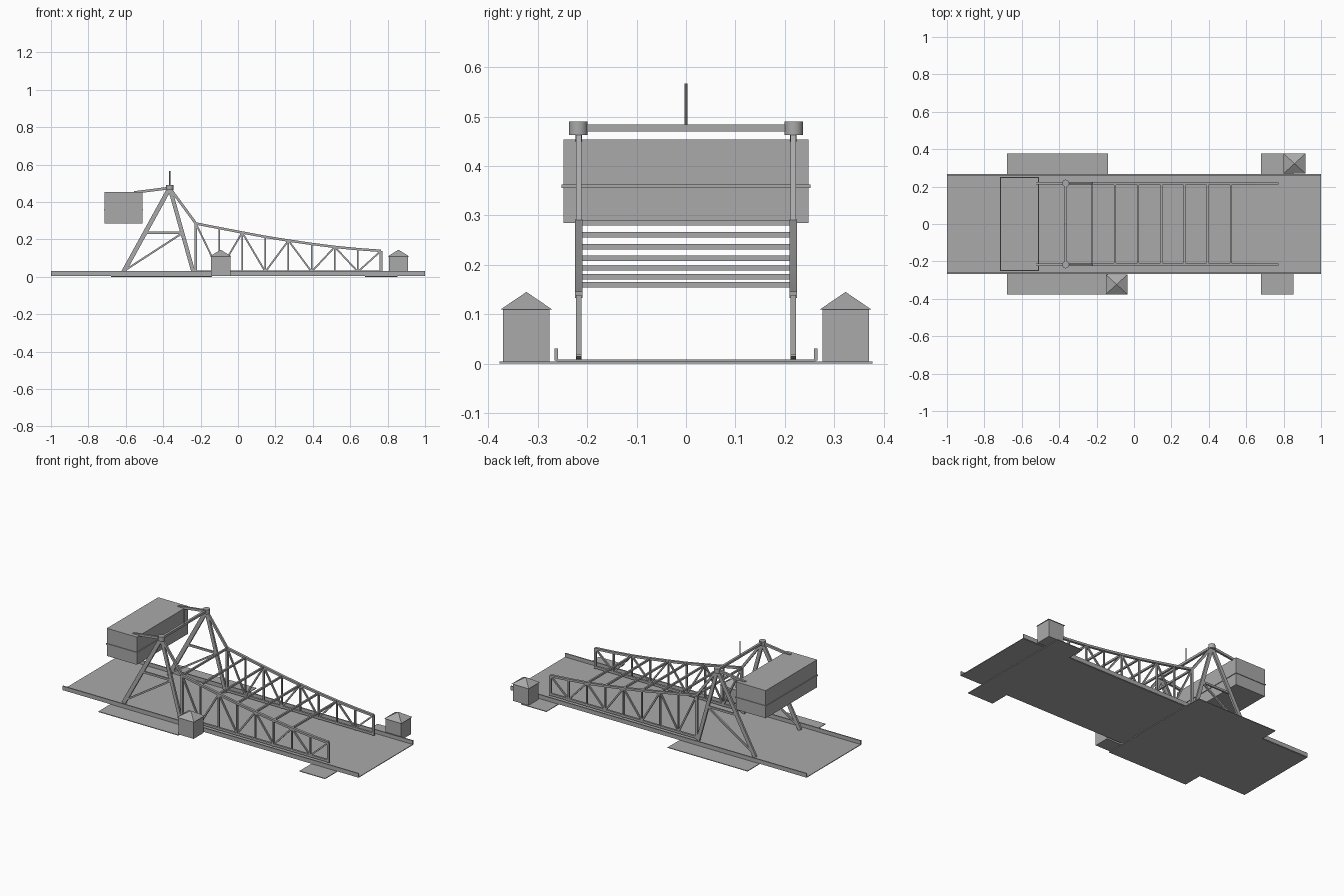
import bpy, bmesh, math
from mathutils import Vector, Matrix

cube = bpy.data.objects.get("Cube")
if cube:
    bpy.data.objects.remove(cube, do_unlink=True)

grey = bpy.data.materials.new("plain_grey")
grey.use_nodes = True
grey.diffuse_color = (0.4, 0.4, 0.4, 1)
grey.node_tree.nodes["Principled BSDF"].inputs["Base Color"].default_value = (0.4, 0.4, 0.4, 1)


def finish(name, bm):
    mesh = bpy.data.meshes.new(name)
    bm.to_mesh(mesh)
    bm.free()
    mesh.materials.append(grey)
    obj = bpy.data.objects.new(name, mesh)
    bpy.context.collection.objects.link(obj)
    return obj


def box(name, x, y, z):
    """Box between pairs of limits."""
    bm = bmesh.new()
    lim = (x, y, z)
    size = Matrix.Diagonal([b - a for a, b in lim] + [1])
    mid = Matrix.Translation([(a + b) / 2 for a, b in lim])
    bmesh.ops.create_cube(bm, size=1, matrix=mid @ size)
    return finish(name, bm)


def beam(bm, a, b, y, width, depth):
    """Rectangular bar in the side plane from (x, z) a to b."""
    a, b = Vector((a[0], y, a[1])), Vector((b[0], y, b[1]))
    d = b - a
    turn = Matrix.Rotation(-math.atan2(d.z, d.x), 4, 'Y')
    size = Matrix.Diagonal((d.length, depth, width, 1))
    bmesh.ops.create_cube(bm, size=1, matrix=Matrix.Translation((a + b) / 2) @ turn @ size)


def cone(name, centre, r1, r2, z, sides, turn=0):
    bm = bmesh.new()
    place = Matrix.Translation((centre[0], centre[1], sum(z) / 2))
    bmesh.ops.create_cone(bm, cap_ends=True, segments=sides, radius1=r1, radius2=r2,
                          depth=z[1] - z[0], matrix=place @ Matrix.Rotation(turn, 4, 'Z'))
    return finish(name, bm)


# Roadway and ground plates
box("road_deck", (-1, 1), (-0.262, 0.262), (0.004, 0.008))
box("long_ground_plate", (-0.68, -0.14), (-0.377, 0.377), (0, 0.004))
box("short_ground_plate", (0.68, 0.853), (-0.377, 0.377), (0, 0.004))

# Truss nodes along the span
top_z = [0.285, 0.261, 0.237, 0.214, 0.194, 0.176, 0.16, 0.148, 0.139]
step = 0.1237
top = [(-0.225 + i * step, z) for i, z in enumerate(top_z)]
low = [(x, 0.027) for x, z in top]
apex = (-0.365, 0.475)

for side, label in ((-1, "right"), (1, "left")):
    y = side * 0.217
    box(label + "_curb", (-1, 1), sorted((side * 0.259, side * 0.266)), (0.006, 0.031))

    # Side truss: chords, posts and zigzag diagonals
    bm = bmesh.new()
    for i in range(len(top) - 1):
        beam(bm, top[i], top[i + 1], y, 0.013, 0.015)
        ends = (top[i], low[i + 1]) if i % 2 == 0 else (low[i], top[i + 1])
        beam(bm, *ends, y, 0.009, 0.009)
    for i in range(len(top)):
        thick = 0.014 if i in (0, len(top) - 1) else 0.008
        beam(bm, (low[i][0], 0.018), top[i], y, thick, 0.011)
    beam(bm, low[0], low[-1], y, 0.014, 0.012)
    finish(label + "_span_truss", bm)

    # A-frame tower with cross strut and brace
    bm = bmesh.new()
    beam(bm, (-0.62, 0.012), apex, y, 0.024, 0.012)
    beam(bm, (-0.235, 0.012), apex, y, 0.021, 0.012)
    beam(bm, (-0.495, 0.236), (-0.3, 0.236), y, 0.012, 0.01)
    beam(bm, (-0.612, 0.03), (-0.3, 0.232), y, 0.01, 0.01)
    finish(label + "_tower_frame", bm)

    # Link to the span and arm to the counterweight
    bm = bmesh.new()
    beam(bm, apex, top[0], y, 0.014, 0.012)
    beam(bm, apex, (-0.555, 0.451), y, 0.014, 0.013)
    finish(label + "_balance_arm", bm)

    hub = cone(label + "_pivot_hub", (apex[0], side * 0.218), 0.019, 0.019, (0.463, 0.49), 20)
    for poly in hub.data.polygons:
        poly.use_smooth = abs(poly.normal.z) < 0.5

# Bars joining the two trusses
for x, z in top[:7]:
    box("top_cross_bar", (x - 0.005, x + 0.005), (-0.213, 0.213), (z - 0.006, z + 0.005))
box("tower_cross_bar", (-0.372, -0.358), (-0.205, 0.205), (0.47, 0.484))
cone("mast", (apex[0], 0), 0.003, 0.003, (0.484, 0.567), 8)

# Counterweight with a thin band
box("counterweight", (-0.713, -0.511), (-0.248, 0.248), (0.285, 0.454))
box("counterweight_band", (-0.717, -0.507), (-0.252, 0.252), (0.355, 0.362))

# Control huts with pyramid roofs
for name, x, y in (("front_hut", -0.093, -0.323), ("back_hut", 0.858, 0.323)):
    box(name + "_walls", (x - 0.052, x + 0.052), (y - 0.047, y + 0.047), (0.004, 0.109))
    roof = cone(name + "_roof", (0, 0), math.sqrt(2), 0, (0.109, 0.145), 4, math.pi / 4)
    roof.data.transform(Matrix.Translation((x, y, 0)) @ Matrix.Diagonal((0.058, 0.053, 1, 1)))
